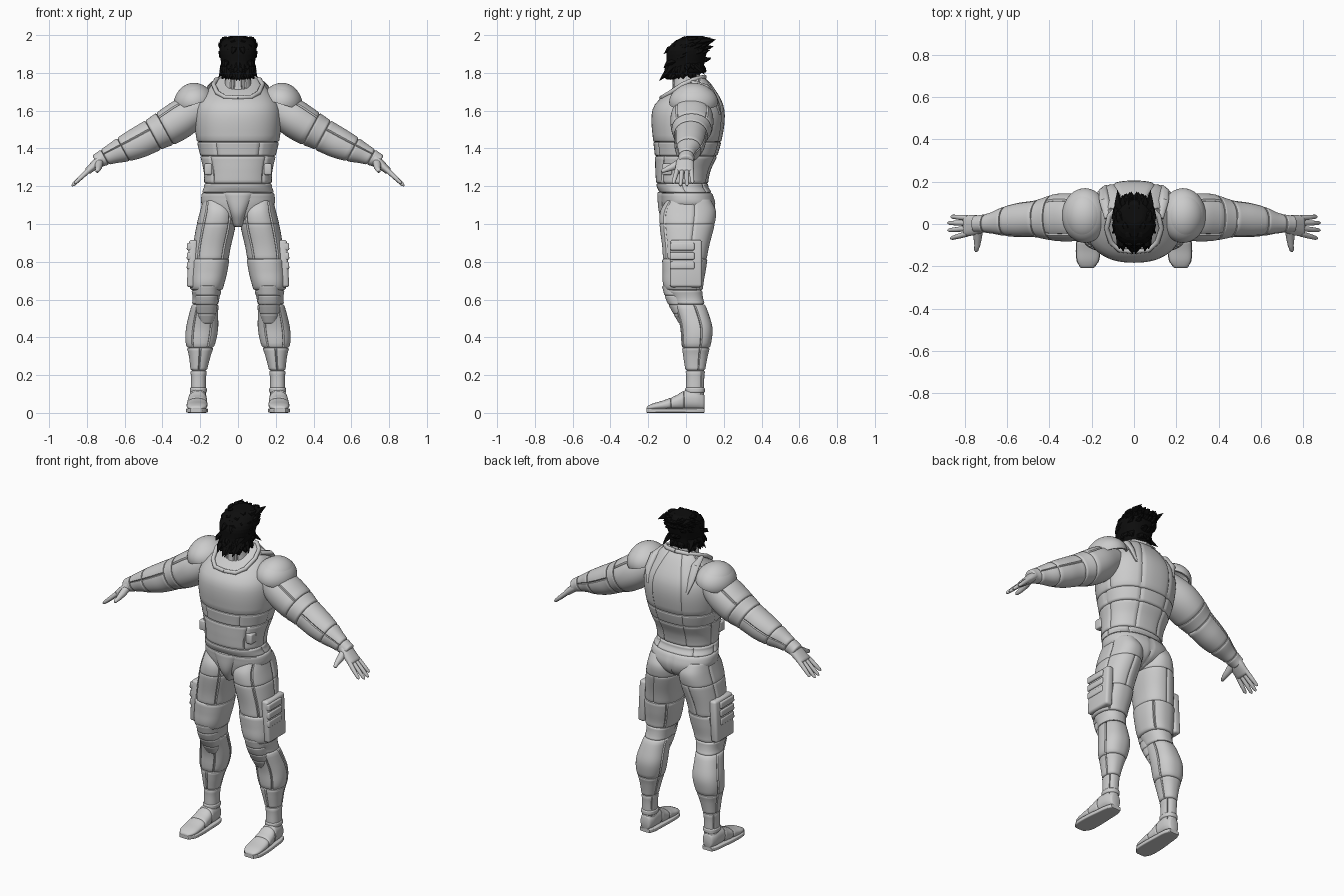
import bpy, bmesh, math, random
from mathutils import Vector, Matrix

random.seed(4)
cube = bpy.data.objects.get("Cube")
if cube:
    bpy.data.objects.remove(cube, do_unlink=True)

SEG = 96  # points around each armour panel


def material(name, value):
    mat = bpy.data.materials.new(name)
    mat.use_nodes = True
    colour = (value, value, value, 1)
    mat.diffuse_color = colour
    mat.node_tree.nodes["Principled BSDF"].inputs["Base Color"].default_value = colour
    return mat


GREY = material("armour grey", 0.6)
BLACK = material("hair black", 0.004)


def finish(name, bm, mat=GREY, mirror=False, smooth=True):
    """Turn a bmesh into a named object, optionally mirrored across x."""
    bmesh.ops.recalc_face_normals(bm, faces=bm.faces)
    for face in bm.faces:
        face.smooth = smooth
    for edge in bm.edges:
        edge.smooth = len(edge.link_faces) == 2 and edge.calc_face_angle() < math.radians(38)
    mesh = bpy.data.meshes.new(name)
    bm.to_mesh(mesh)
    bm.free()
    mesh.materials.append(mat)
    obj = bpy.data.objects.new(name, mesh)
    bpy.context.collection.objects.link(obj)
    if mirror:
        obj.modifiers.new("Mirror", "MIRROR").use_mirror_merge = False
    return obj


def skin(bm, rings):
    """Bridge rings of points and cap both ends."""
    rows = [[bm.verts.new(p) for p in ring] for ring in rings]
    for a, b in zip(rows, rows[1:]):
        for j in range(len(a)):
            k = (j + 1) % len(a)
            bm.faces.new((a[j], a[k], b[k], b[j]))
    bm.faces.new(rows[0])
    bm.faces.new(rows[-1])


def sample(table, t):
    """Smooth interpolation of a profile table at t."""
    last = len(table) - 1
    i = max(0, min(last - 1, sum(row[0] <= t for row in table) - 1))
    p, a, b, n = table[max(i - 1, 0)], table[i], table[i + 1], table[min(i + 2, last)]
    span = b[0] - a[0]
    f = (t - a[0]) / span
    out = []
    for k in range(1, len(a)):
        m = (b[k] - p[k]) / (b[0] - p[0]) * span
        q = (n[k] - a[k]) / (n[0] - a[0]) * span
        d = b[k] - a[k]
        out.append(a[k] + f * (m + f * (3 * d - 2 * m - q + f * (m + q - 2 * d))))
    return out


def panel(name, table, start, end, place, seams=(), power=2.3, lip=0.009,
          grow=0, mirror=True, mat=GREY, smooth=True):
    """Armour panel: a slice of a limb profile with rounded rims and seam grooves."""
    steps = 12
    edge = min(0.008, (end - start) / 4)
    stops = [(start, lip), (start + edge / 3, lip / 3)]
    stops += [(start + edge + (end - start - 2 * edge) * i / steps, 0) for i in range(steps + 1)]
    stops += [(end - edge / 3, lip / 3), (end, lip)]
    rings = []
    for t, inset in stops:
        u0, u1, v0, v1 = sample(table, t)
        ring = []
        for j in range(SEG):
            a = math.tau * j / SEG
            c, s = math.cos(a), math.sin(a)
            cut = inset - grow + (0.006 if j in seams else 0)
            u = (u0 + u1) / 2 + ((u1 - u0) / 2 - cut) * math.copysign(abs(c) ** (2 / power), c)
            v = (v0 + v1) / 2 + ((v1 - v0) / 2 - cut) * math.copysign(abs(s) ** (2 / power), s)
            ring.append(place(u, v, t))
        rings.append(ring)
    bm = bmesh.new()
    skin(bm, rings)
    return finish(name, bm, mat, mirror, smooth)


def add_tube(bm, points, radii, sides=12, flat=1.0):
    """Tapered tube through a few points."""
    pts = [Vector(p) for p in points]
    rings = []
    for i, p in enumerate(pts):
        way = pts[min(i + 1, len(pts) - 1)] - pts[max(i - 1, 0)]
        turn = way.to_track_quat("Z", "Y")
        rings.append([p + turn @ Vector((math.cos(math.tau * j / sides) * radii[i],
                                         math.sin(math.tau * j / sides) * radii[i] * flat, 0))
                      for j in range(sides)])
    skin(bm, rings)


def box(name, centre, size, tilt=0, round_by=0.008):
    bm = bmesh.new()
    shape = Matrix.Translation(centre) @ Matrix.Rotation(tilt, 4, "Y") @ Matrix.Diagonal((*size, 1))
    bmesh.ops.create_cube(bm, size=1, matrix=shape)
    bmesh.ops.bevel(bm, geom=bm.edges[:], offset=round_by, segments=3, affect="EDGES", profile=0.5)
    return finish(name, bm, mirror=True)


def upright(u, v, t):
    return Vector((u, v, t))


def along_arm(u, v, t):
    return Vector((0.2 + 0.879 * t + 0.476 * u, v, 1.63 - 0.476 * t + 0.879 * u))


def along_hand(u, v, t):
    return Vector((0.72 + 0.73 * t + 0.68 * u, v, 1.35 - 0.68 * t + 0.73 * u))


def along_foot(u, v, t):
    return Vector((u, -t, v))


# Torso: height, half width, front, back
trunk = [(1.0, .05, -.08, .06), (1.04, .12, -.115, .13), (1.1, .19, -.13, .155),
         (1.16, .192, -.138, .14), (1.2, .18, -.155, .118), (1.28, .182, -.162, .13),
         (1.36, .2, -.165, .165), (1.45, .22, -.175, .19), (1.55, .23, -.183, .205),
         (1.62, .222, -.172, .2), (1.67, .195, -.13, .18), (1.71, .16, -.075, .155),
         (1.745, .13, -.02, .13), (1.775, .1, .02, .1)]
trunk = [(z, -w, w, f, b) for z, w, f, b in trunk]
back_seams = (18, 30)
for name, low, high, seams in (("pelvis", 1.0, 1.165, (24,)),
                               ("belt", 1.165, 1.215, (0, 14, 34, 48)),
                               ("abdomen", 1.215, 1.36, (2, 46, 60, 84) + back_seams),
                               ("ribs", 1.36, 1.435, (0, 48, 64, 80) + back_seams),
                               ("chest", 1.435, 1.775, (3, 45) + back_seams)):
    panel(name, trunk, low, high, upright, seams, mirror=False)
panel("groin_plate", [(.985, -.022, .022, -.1, 0), (1.06, -.05, .05, -.142, 0),
                      (1.17, -.1, .1, -.152, 0)], .985, 1.17, upright, mirror=False)
box("waist_pouches", (.158, -.1, 1.29), (.04, .05, .06))

# Neck and collar
panel("neck", [(1.62, -.095, .095, -.1, .09), (1.7, -.075, .075, -.075, .085),
               (1.82, -.062, .062, -.07, .07)], 1.62, 1.82, upright, (64, 68, 76, 80), mirror=False)
bm = bmesh.new()
add_tube(bm, [(0, -.13, 1.668), (.07, -.122, 1.672), (.11, -.085, 1.695), (.13, -.02, 1.738),
              (.115, .04, 1.765), (.07, .085, 1.776), (0, .098, 1.778)], [.012] * 7)
finish("collar", bm, mirror=True)

# Shoulder pads: a domed shell over a wider rim shell
for name, size, low in (("shoulder_pads", (.102, .122, .102), .08),
                        ("shoulder_pad_rims", (.108, .129, .096), -.12)):
    bm = bmesh.new()
    bmesh.ops.create_uvsphere(bm, u_segments=48, v_segments=24, radius=1)
    bmesh.ops.bisect_plane(bm, geom=bm.verts[:] + bm.edges[:] + bm.faces[:],
                           plane_co=(0, 0, low), plane_no=(.1, 0, 1), clear_inner=True)
    bm.transform(Matrix.Translation((.232, .04, 1.645)) @ Matrix.Rotation(.2, 4, "Y")
                 @ Matrix.Diagonal((*size, 1)))
    pad = finish(name, bm, mirror=True)
    pad.modifiers.new("Thickness", "SOLIDIFY").thickness = 0.012

# Shoulder straps running down the back
bm = bmesh.new()
add_tube(bm, [(.12, .03, 1.75), (.14, .11, 1.725), (.145, .155, 1.66), (.13, .178, 1.58)],
         [.02, .024, .022, .01], flat=.6)
finish("back_straps", bm, mirror=True)

# Arms: distance from shoulder, underside, top, front, back
arm = [(-.03, -.08, .06, -.05, .11), (.1, -.115, .085, -.08, .142), (.2, -.12, .077, -.08, .142),
       (.28, -.11, .068, -.068, .12), (.32, -.108, .066, -.062, .11), (.4, -.1, .062, -.062, .1),
       (.48, -.08, .055, -.055, .08), (.54, -.058, .047, -.045, .055),
       (.6, -.042, .04, -.04, .042), (.64, -.036, .036, -.04, .042)]
for name, low, high, seams in (("upper_arms", -.03, .225, (12, 84)), ("elbows", .225, .295, ()),
                               ("forearms", .295, .47, (20, 78)), ("lower_forearms", .47, .575, (20, 78)),
                               ("wrist_cuffs", .575, .63, ())):
    panel(name, arm, low, high, along_arm, seams, power=2.1)

# Hands
panel("palms", [(-.02, -.03, .03, -.035, .035), (.04, -.026, .024, -.052, .042),
                (.11, -.018, .018, -.058, .04)], -.02, .11, along_hand, lip=.01)
bm = bmesh.new()
for root, tip, reach in ((-.046, -.068, .2), (-.021, -.03, .218), (.004, .005, .218), (.028, .035, .198)):
    path = [along_hand(0, root + (tip - root) * f, .09 + (reach - .09) * f) for f in (0, .5, .9, 1)]
    add_tube(bm, path, (.0135, .012, .0095, .004))
add_tube(bm, [(.735, -.03, 1.325), (.738, -.065, 1.305), (.74, -.1, 1.29), (.745, -.125, 1.28),
              (.746, -.131, 1.278)], (.022, .02, .014, .01, .004))
finish("fingers", bm, mirror=True)

# Legs: height, inner, outer, front, back
leg = [(.03, .172, .25, .005, .094), (.12, .17, .25, 0, .095), (.2, .168, .25, 0, .098),
       (.3, .145, .26, -.015, .115), (.38, .117, .278, -.025, .135), (.45, .105, .275, -.03, .14),
       (.53, .105, .257, -.05, .118), (.6, .1, .24, -.075, .092), (.67, .08, .25, -.115, .087),
       (.75, .06, .25, -.12, .1), (.87, .04, .24, -.125, .12), (1.0, .012, .218, -.14, .152),
       (1.07, .015, .2, -.135, .158), (1.13, .05, .185, -.1, .13)]
for name, low, high, seams in (("hips", 1.0, 1.13, (62, 82, 3)), ("thighs", .815, 1.0, (62, 82, 3, 24)),
                               ("thigh_bands", .65, .815, (12, 36)), ("knee_sleeves", .575, .65, ()),
                               ("calves", .345, .575, (4, 44, 64, 80)), ("shins", .225, .345, (4, 44, 72)),
                               ("ankles", .03, .225, (10, 38))):
    panel(name, leg, low, high, upright, seams,
          lip=.003 if name in ("hips", "thighs") else .009,
          grow=.004 if name == "thigh_bands" else 0)

# Layered knee guards
guard = [(.47, .135, .2, -.035, .02), (.53, .115, .22, -.07, .03), (.6, .106, .226, -.106, .03),
         (.68, .1, .225, -.13, .03)]
for i in range(4):
    panel(f"knee_guard_{i + 1}", guard, .47 + i * .05, .525 + i * .05, upright, lip=.01)

# Outer thigh pouches with ribbed flaps
box("thigh_pouches", (.242, 0, .79), (.046, .17, .25), -.05, .014)
for i in range(3):
    box(f"pouch_flap_{i + 1}", (.25, -.02, .78 + i * .05), (.042, .13, .04), -.05)

# Feet: distance forward of the ankle, inner, outer, bottom, top
foot = [(-.097, .18, .242, .015, .1), (-.06, .168, .255, .015, .12), (0, .165, .262, .015, .122),
        (.05, .163, .268, .015, .094), (.12, .162, .272, .015, .066), (.175, .168, .268, .015, .05),
        (.208, .192, .25, .015, .034)]
for name, low, high in (("heels", -.097, .01), ("insteps", .01, .08), ("toes", .08, .208)):
    panel(name, foot, low, high, along_foot, lip=.006)
sole = [(t, a - .003, b + .003, 0, .025) for t, a, b, low, top in foot]
panel("soles", sole, -.097, .208, along_foot, power=6, lip=.002)
panel("ankle_straps", leg, .105, .135, upright, grow=.005)

# Head covered by hair and beard
head = [(1.765, .045, -.11, .02), (1.8, .078, -.11, .085), (1.86, .09, -.104, .098),
        (1.92, .099, -.1, .112), (1.965, .088, -.062, .118), (1.995, .05, -.005, .1)]
head = [(z, -w, w, f, b) for z, w, f, b in head]
panel("head", head, 1.765, 1.995, upright, mirror=False, mat=BLACK, smooth=False)

# Swept tufts all over, then the big crest points and the beard points
bm = bmesh.new()
for i in range(80):
    z, a = random.uniform(1.79, 1.98), random.uniform(-math.pi / 2, math.pi / 2)
    u0, u1, front, back = sample(head, z)
    out = Vector((math.cos(a), math.sin(a), 0))
    base = Vector((out.x * u1 * .88, (front + back) / 2 + out.y * (back - front) * .44, z))
    if z > 1.86:
        sweep = Vector((out.x * .014, out.y * .012 + .034, .012))
    else:
        sweep = Vector((out.x * .02, out.y * .025, -.03))
    tip = base + sweep
    tip.z = min(tip.z, 1.998)
    add_tube(bm, [base, base.lerp(tip, .5), tip], (.02, .017, .001), sides=5, flat=.6)
for path, width in (([(.045, .04, 1.955), (.075, .1, 1.972), (.078, .16, 1.976)], .03),
                    ([(.02, .02, 1.97), (.03, .08, 1.982), (.03, .13, 1.985)], .03),
                    ([(.02, -.06, 1.92), (.025, -.095, 1.925), (.03, -.118, 1.9)], .03),
                    ([(.06, -.06, 1.86), (.065, -.1, 1.85), (.07, -.118, 1.83)], .025),
                    ([(.012, -.085, 1.82), (.012, -.11, 1.79), (.006, -.142, 1.758)], .03),
                    ([(.05, -.07, 1.83), (.055, -.1, 1.795), (.05, -.13, 1.765)], .026),
                    ([(.07, -.02, 1.84), (.085, -.03, 1.81), (.104, -.045, 1.77)], .024),
                    ([(.07, .05, 1.84), (.08, .07, 1.82), (.09, .1, 1.79)], .022)):
    add_tube(bm, path, (width, width * .7, .001), sides=5, flat=.7)
finish("hair_and_beard", bm, BLACK, mirror=True, smooth=False)
